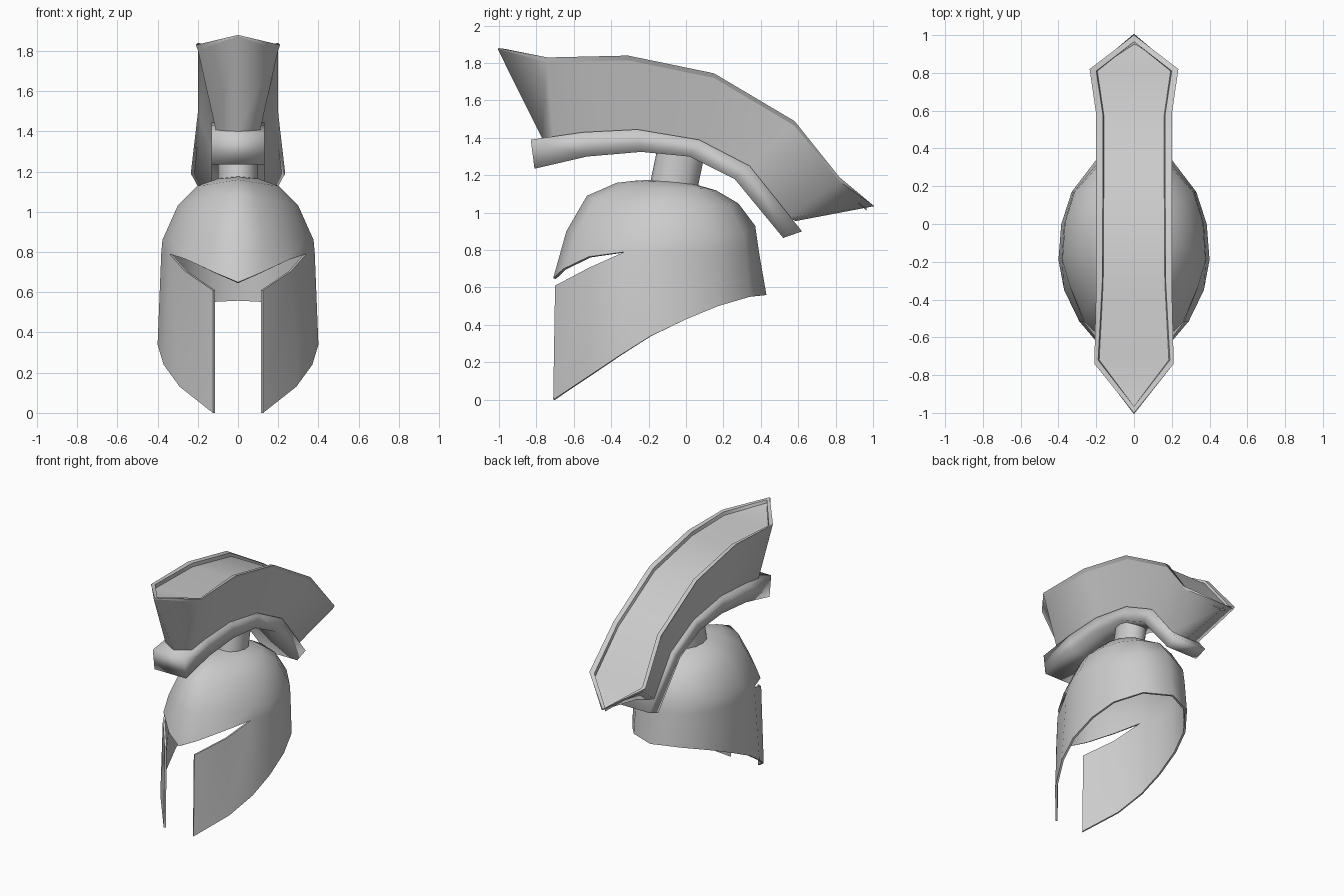
import bpy, bmesh, math
from mathutils import Vector

if "Cube" in bpy.data.objects:
    bpy.data.objects.remove(bpy.data.objects["Cube"])

grey = bpy.data.materials.new("plain_grey")
grey.use_nodes = True
COLOUR = (0.6, 0.6, 0.6, 1)
grey.diffuse_color = COLOUR
grey.node_tree.nodes["Principled BSDF"].inputs["Base Color"].default_value = COLOUR


def add_object(name, bm):
    mesh = bpy.data.meshes.new(name)
    bm.to_mesh(mesh)
    bm.free()
    mesh.materials.append(grey)
    obj = bpy.data.objects.new(name, mesh)
    bpy.context.collection.objects.link(obj)
    return obj


def select_only(obj):
    bpy.ops.object.select_all(action='DESELECT')
    obj.select_set(True)
    bpy.context.view_layer.objects.active = obj


def smooth(obj, degrees):
    select_only(obj)
    bpy.ops.object.shade_smooth_by_angle(angle=math.radians(degrees))


def skin(bm, rows, closed=False):
    """Join neighbouring rows of vertices with quads."""
    for low, high in zip(rows, rows[1:]):
        n = len(low)
        for i in range(n if closed else n - 1):
            j = (i + 1) % n
            corners = (low[i], low[j], high[j], high[i])
            bm.faces.new(list(dict.fromkeys(corners)))


# Helmet shell: half outline from front to back, mirrored and thickened
bottom = [(.125, -.71, 0), (.29, -.515, .13), (.37, -.35, .24), (.40, -.19, .34),
          (.385, 0, .43), (.33, .17, .5), (.2, .34, .55), (0, .43, .56)]
cheek_top = [(.125, -.70, .61), (.265, -.52, .705)]
brow = [(0, -.71, .65), (.12, -.655, .70), (.26, -.52, .765), (.34, -.33, .79),
        (.382, -.18, .79), (.37, 0, .79), (.32, .17, .79), (.195, .32, .79), (0, .39, .79)]
# Dome rings: front y, front z, back y, back z, half width, side z
rings = [(-.64, .90, .37, .93, .376, .86), (-.53, 1.09, .28, 1.05, .30, 1.03),
         (-.37, 1.16, .16, 1.12, .2, 1.13), (-.26, 1.172, 0, 1.165, .1, 1.165)]

bm = bmesh.new()
make = lambda points: [bm.verts.new(p) for p in points]
brow_row = make(brow)
skin(bm, [make(bottom), make(cheek_top) + brow_row[3:]])
rows = [brow_row]
span = brow[-1][1] - brow[0][1]
for yf, zf, yb, zb, width, zs in rings:
    points = []
    for x, y, z in brow:
        u, t = x / .382, (y - brow[0][1]) / span
        z_mid = zf + (zb - zf) * t
        points.append((u * width, yf + (yb - yf) * t, z_mid + (zs - z_mid) * u))
    rows.append(make(points))
skin(bm, rows)
crown = bm.verts.new((0, -.13, 1.178))
for a, b in zip(rows[-1], rows[-1][1:]):
    bm.faces.new((a, b, crown))
helmet = add_object("helmet_shell", bm)
mirror = helmet.modifiers.new("mirror", 'MIRROR')
mirror.use_clip = True
shell = helmet.modifiers.new("thickness", 'SOLIDIFY')
shell.thickness = .015
shell.offset = -1
select_only(helmet)
bpy.ops.object.convert(target='MESH')
smooth(helmet, 60)

# Post between the dome and the crest holder
bm = bmesh.new()
bmesh.ops.create_cone(bm, cap_ends=True, segments=12, radius1=1, radius2=1, depth=1)
for v in bm.verts:
    top = v.co.z > 0
    v.co = Vector((v.co.x * .1, v.co.y * .13 + (-.02 if top else -.07),
                   1.36 if top else 1.12))
smooth(add_object("crest_post", bm), 40)

# Crest holder: curved bar, given as upper and lower edge points (y, z)
upper = [(-.83, 1.39), (-.55, 1.43), (-.26, 1.445), (.07, 1.39), (.34, 1.25), (.62, .90)]
lower = [(-.81, 1.235), (-.53, 1.30), (-.24, 1.325), (.02, 1.30), (.26, 1.18), (.52, .865)]
bm = bmesh.new()
rows = []
for (ya, za), (yb, zb) in zip(upper, lower):
    rows.append(make([(-.132, ya, za), (.132, ya, za), (.132, yb, zb), (-.132, yb, zb)]))
skin(bm, rows, closed=True)
for row in (rows[0], rows[-1]):
    bm.faces.new(row)
bmesh.ops.recalc_face_normals(bm, faces=bm.faces)
for f in bm.faces:
    f.smooth = True
add_object("crest_holder", bm)

# Crest plume: base (y, z), rim (y, z), half widths of base, wall top, rim and tray,
# and how far the tray edge slides inwards along y
stations = [(-.77, 1.40, -1, 1.88, 0, 0, 0, 0, .035),
            (-.71, 1.405, -.74, 1.83, .11, .2, .21, .19, .02),
            (-.26, 1.435, -.31, 1.84, .11, .187, .2, .168, 0),
            (.07, 1.38, .15, 1.745, .11, .187, .2, .165, 0),
            (.34, 1.24, .58, 1.49, .11, .187, .2, .165, 0),
            (.55, .975, .82, 1.19, .12, .22, .235, .2, -.01),
            (.585, .955, 1, 1.04, 0, 0, 0, 0, -.035)]
bm = bmesh.new()
rows = []
for yb, zb, yt, zt, base, wall, rim, tray, slide in stations:
    under = .025 if rim else .005
    right = [(base, yb, zb), (wall, yt - slide * .2, zt - under), (rim, yt, zt),
             (tray, yt + slide, zt - .005), (tray * .97, yt + slide, zt - .03)]
    left = [(-x, y, z) for x, y, z in reversed(right)]
    rows.append(make(right + left))
skin(bm, rows, closed=True)
bmesh.ops.recalc_face_normals(bm, faces=bm.faces)
for f in bm.faces:
    f.smooth = True
# Keep the lengthwise rim edges crisp
for low, high in zip(rows, rows[1:]):
    for a, b in zip(low, high):
        bm.edges.get((a, b)).smooth = False
bmesh.ops.remove_doubles(bm, verts=bm.verts, dist=.0005)
add_object("crest_plume", bm)
